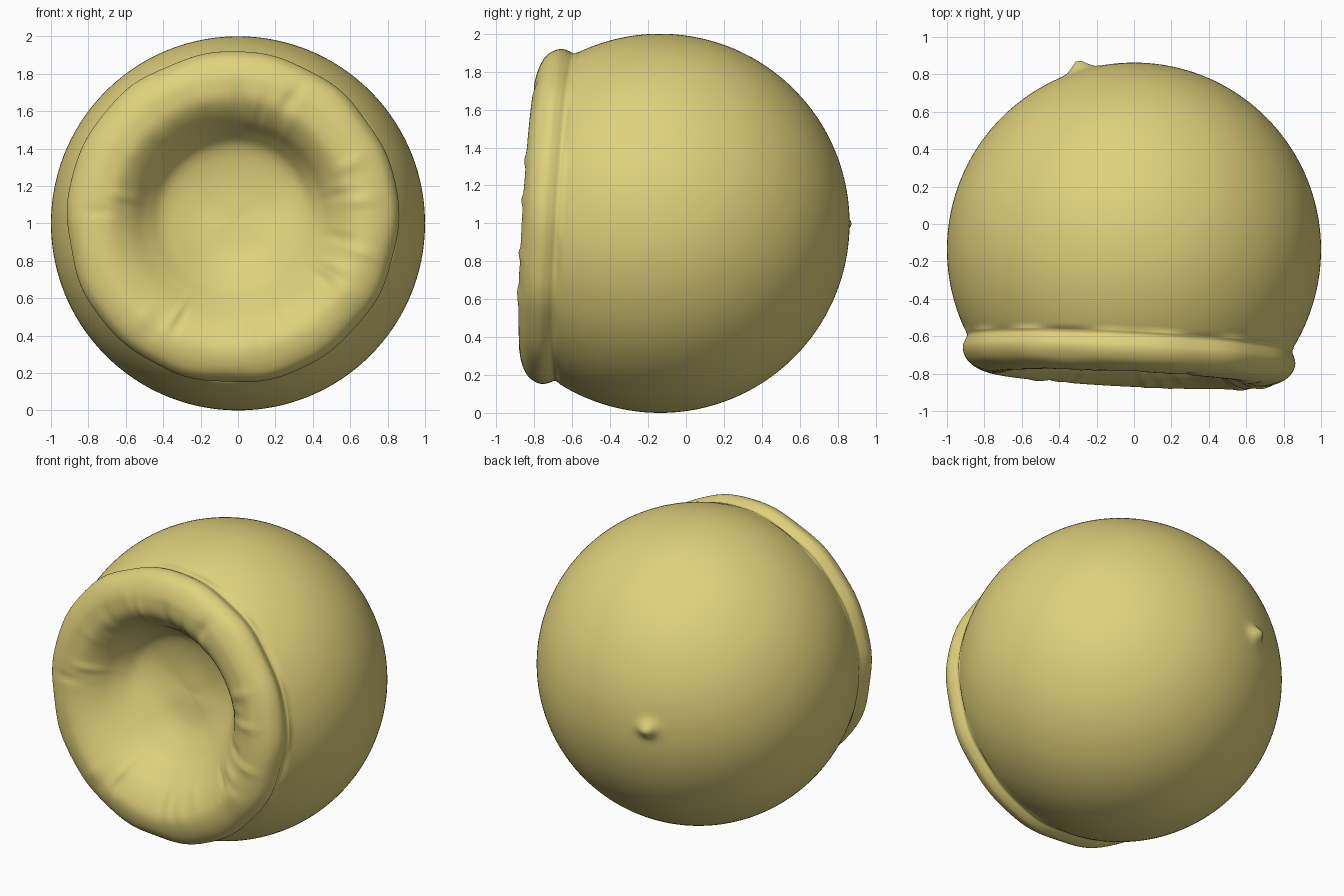
import bpy, bmesh, math, random
from mathutils import Vector

if "Cube" in bpy.data.objects:
    bpy.data.objects.remove(bpy.data.objects["Cube"])

random.seed(4)
SEGS = 192
CENTRE = Vector((0, -0.137, 1.0))
AXIS = Vector((-0.05, -1, 0.057)).normalized()      # direction the mouth faces
SIDE = Vector((0, 0, 1)).cross(AXIS).normalized()
UP = AXIS.cross(SIDE).normalized()

# rim and bowl profiles (radius, height along axis): steep upper wall, gentle lower wall
LIP = [(0.877, 0.48), (0.867, 0.505), (0.879, 0.535), (0.887, 0.57), (0.876, 0.61),
       (0.845, 0.65), (0.79, 0.68), (0.72, 0.693)]
STEEP = LIP + [(0.62, 0.675), (0.53, 0.59), (0.46, 0.47), (0.38, 0.38), (0.2, 0.335), (0, 0.335)]
GENTLE = LIP + [(0.65, 0.675), (0.56, 0.625), (0.46, 0.54), (0.36, 0.455), (0.2, 0.365), (0, 0.335)]


def spline(pts, steps=5):
    """Catmull-Rom through the profile points."""
    p = [Vector(q) for q in pts]
    p = [2 * p[0] - p[1]] + p + [2 * p[-1] - p[-2]]
    out = []
    for i in range(1, len(p) - 2):
        a, b, c, d = p[i - 1:i + 3]
        for k in range(steps):
            t = k / steps
            out.append(0.5 * (2 * b + (c - a) * t + (2 * a - 5 * b + 4 * c - d) * t * t
                              + (3 * b - a - 3 * c + d) * t ** 3))
    return out


# round shell, from the back pole up to the neck
neck = math.acos(0.48)
shell = [Vector((math.sin(a), math.cos(a)))
         for a in (math.pi - (math.pi - neck) * i / 70 for i in range(1, 70))]
steep, gentle = shell + spline(STEEP), shell + spline(GENTLE)

# radial creases on the puckered rim: angle, width, depth, radius
creases = [(random.uniform(0, math.tau), random.uniform(0.025, 0.06),
            random.uniform(-0.014, 0.012), random.uniform(0.55, 0.74)) for _ in range(44)]
BUMP = Vector((-0.285, 0.958, 0.0)).normalized()    # nub on the back


def place(ring, j):
    a = math.tau * j / SEGS
    up = math.sin(a)
    w = max(0.0, min(1.0, 0.5 + 0.75 * up))         # 1 = steep wall
    w = w * w * (3 - 2 * w)
    r, h = gentle[ring].lerp(steep[ring], w)
    if ring > len(shell):
        wob = math.sin(5 * a + 1) + math.sin(9 * a) + math.sin(14 * a + 2)
        lip = math.exp(-((r - 0.87) / 0.05) ** 2)
        r += 0.003 * wob * lip
        for ca, cw, cd, cr in creases:
            d = (a - ca + math.pi) % math.tau - math.pi
            if abs(d) < 3 * cw and h > 0.4:
                h += cd * math.exp(-(d / cw) ** 2 - ((r - cr) / 0.08) ** 2)
    p = SIDE * (r * math.cos(a)) + UP * (r * up) + AXIS * h
    if ring < len(shell):
        d = (p.normalized() - BUMP).length
        p *= 1 + 0.055 * math.exp(-(d / 0.05) ** 2)
    return CENTRE + p


bm = bmesh.new()
rings = [[bm.verts.new(place(i, j)) for j in range(SEGS)] for i in range(len(steep))]
for lo, hi in zip(rings, rings[1:]):
    for j in range(SEGS):
        k = (j + 1) % SEGS
        bm.faces.new((lo[j], lo[k], hi[k], hi[j]))
# close the back pole and the bowl floor
for ring, h in ((rings[0], -1.0), (rings[-1], 0.335)):
    tip = bm.verts.new(CENTRE + AXIS * h)
    for j in range(SEGS):
        bm.faces.new((ring[j], ring[(j + 1) % SEGS], tip))
bmesh.ops.recalc_face_normals(bm, faces=bm.faces)

mesh = bpy.data.meshes.new("hollow_ball")
bm.to_mesh(mesh)
bm.free()
mesh.shade_smooth()
ball = bpy.data.objects.new("hollow_ball", mesh)
bpy.context.collection.objects.link(ball)

mat = bpy.data.materials.new("pale_yellow")
mat.diffuse_color = (0.74, 0.64, 0.2, 1)
mat.use_nodes = True
mat.node_tree.nodes["Principled BSDF"].inputs["Base Color"].default_value = mat.diffuse_color
mesh.materials.append(mat)
